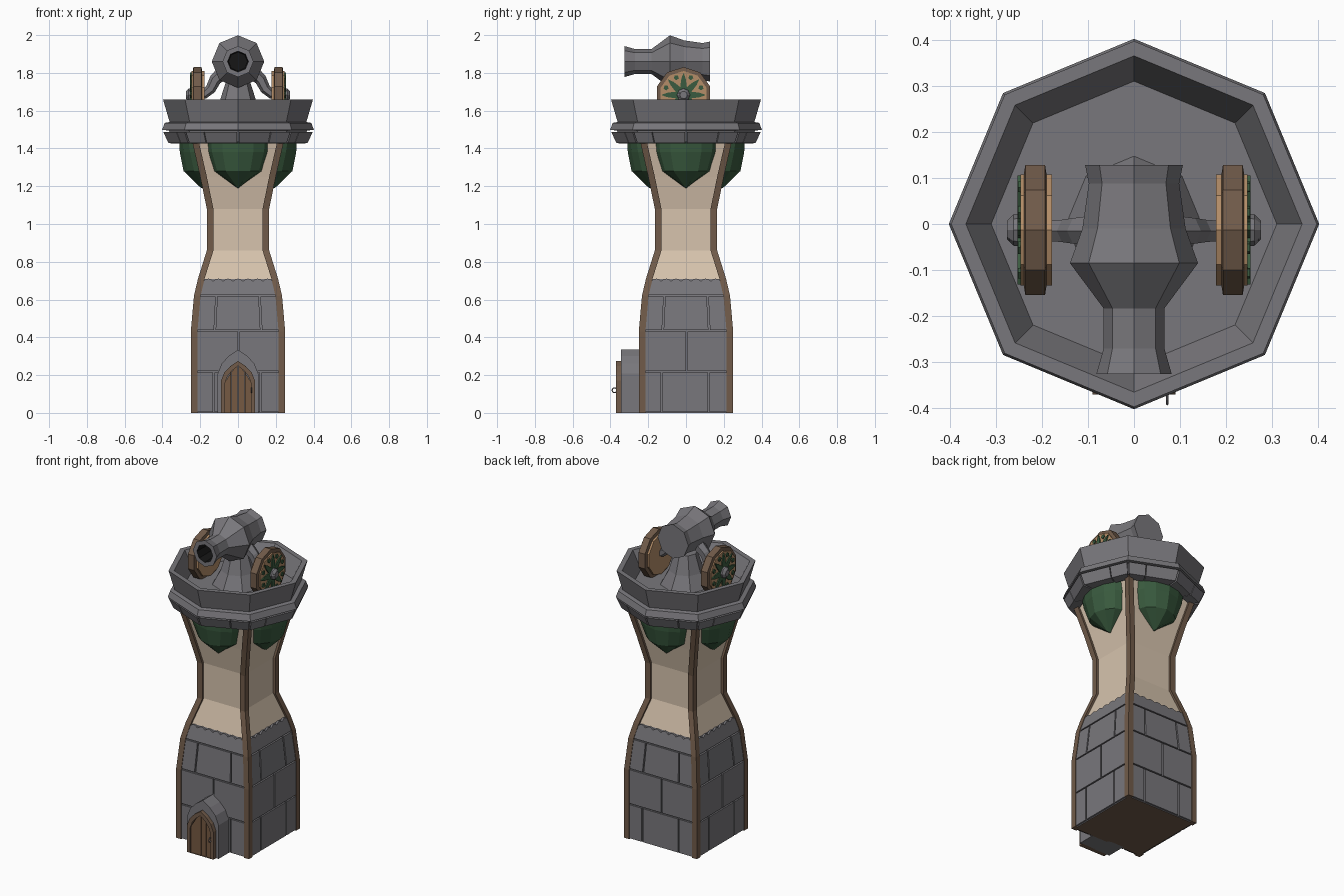
import bpy, bmesh, math
from mathutils import Matrix, Vector

if "Cube" in bpy.data.objects:
    bpy.data.objects.remove(bpy.data.objects["Cube"])

COLOURS = {
    "stone_grey": (0.19, 0.185, 0.2), "dark_wood": (0.165, 0.105, 0.068),
    "plaster_cream": (0.68, 0.55, 0.42), "banner_green": (0.042, 0.105, 0.05),
    "tan_wood": (0.46, 0.27, 0.14), "bore_black": (0.008, 0.008, 0.008),
    "door_wood": (0.18, 0.10, 0.055),
}
MATS = {}
for k, c in COLOURS.items():
    MATS[k] = bpy.data.materials.new(k)
    MATS[k].diffuse_color = (*c, 1)


def finish(name, bm, *mats):
    bmesh.ops.remove_doubles(bm, verts=bm.verts, dist=1e-5)
    bmesh.ops.recalc_face_normals(bm, faces=bm.faces)
    me = bpy.data.meshes.new(name)
    bm.to_mesh(me)
    bm.free()
    for m in mats:
        me.materials.append(MATS[m])
    ob = bpy.data.objects.new(name, me)
    bpy.context.collection.objects.link(ob)
    return ob


def loft(bm, rings, caps=True):
    """Skin a list of equal-length closed loops of points."""
    vs = [[bm.verts.new(p) for p in r] for r in rings]
    n = len(vs[0])
    for a, b in zip(vs, vs[1:]):
        for i in range(n):
            bm.faces.new((a[i], a[(i + 1) % n], b[(i + 1) % n], b[i]))
    if caps:
        bm.faces.new(vs[0][::-1])
        bm.faces.new(vs[-1])


def lathe(name, profile, n, mat, mx=Matrix(), caps=True, bm=None):
    """Spin (radius, height) points; first corner lies on the local x axis."""
    own = bm is None
    bm = bm or bmesh.new()
    loft(bm, [[mx @ Vector((r * math.cos(2 * math.pi * i / n), r * math.sin(2 * math.pi * i / n), h))
               for i in range(n)] for r, h in profile], caps)
    return finish(name, bm, mat) if own else None


def prism(bm, poly, y0, y1, mx=Matrix()):
    """Extrude an (x, z) outline between two y depths."""
    loft(bm, [[mx @ Vector((x, y, z)) for x, z in poly] for y in (y0, y1)])


# Tower outline: (height, half width)
PROFILE = [(0, .25), (.43, .25), (.62, .233), (.71, .212), (.86, .165), (1.08, .165), (1.25, .2), (1.46, .248)]


def half(z):
    for (z0, w0), (z1, w1) in zip(PROFILE, PROFILE[1:]):
        if z <= z1:
            return w0 + (w1 - w0) * (z - z0) / (z1 - z0)
    return PROFILE[-1][1]


SIDES = [Matrix.Rotation(k * math.pi / 2, 4, 'Z') for k in range(4)]

# Tower core: stone base, plaster shaft, wooden underside
bm = bmesh.new()
loft(bm, [[(sx * (w - .014), sy * (w - .014), z) for sx, sy in ((-1, -1), (1, -1), (1, 1), (-1, 1))]
          for z, w in PROFILE])
for f in bm.faces:
    z = f.calc_center_median().z
    f.material_index = 2 if z < .001 else (0 if z < .7 else 1)
finish("tower_core", bm, "stone_grey", "plaster_cream", "dark_wood")

# Corner posts
bm = bmesh.new()
for mx in SIDES:
    loft(bm, [[mx @ Vector((w - a, w - b, z)) for a, b in ((0, 0), (.035, 0), (.035, .035), (0, .035))]
              for z, w in PROFILE])
finish("corner_posts", bm, "dark_wood")

# Stone blocks: rows of plates, positions as fractions of the wall width
bm = bmesh.new()


def plate(poly, mx):
    rings = []
    for d in (.02, .003):
        rings.append([mx @ Vector((u * (half(z) - .03), -(half(z) - d), z)) for u, z in poly])
    loft(bm, rings)


rows = [(.005, .213, (-1, -.58, .55, 1)), (.221, .43, (-1, .02, 1)), (.438, .615, (-1, -.56, .56, 1))]
for mx in SIDES:
    for z0, z1, cuts in rows:
        for a, b in zip(cuts, cuts[1:]):
            a, b = a + .02, b - .02
            plate([(a, z0), (b, z0), (b, z1), (a, z1)], mx)
    top = [(1 - i / 14, .698 + .013 * abs(math.sin(math.pi * i / 4))) for i in range(29)]
    plate([(-1, .623), (1, .623)] + top, mx)
finish("stone_blocks", bm, "stone_grey")

# Green shields hanging below the parapet
bm = bmesh.new()
for mx in SIDES:
    grid = []
    for z, a, d in ((1.45, .168, .312), (1.38, .162, .308), (1.28, .13, .288), (1.19, .003, .195)):
        back = half(z) - .03
        grid.append([mx @ Vector((t * a, -(back + (d - back) * f), z))
                     for t, f in ((-1, 0), (-.85, .5), (-.5, .82), (0, 1), (.5, .82), (.85, .5), (1, 0))])
    loft(bm, grid)
finish("green_shields", bm, "banner_green")

# Octagonal parapet with lip and floor
lathe("parapet", [(.2, 1.435), (.35, 1.435), (.365, 1.495), (.402, 1.498), (.388, 1.535), (.362, 1.54),
                  (.397, 1.66), (.365, 1.66), (.31, 1.555), (.01, 1.555)], 8, "stone_grey")
# Course of separate stones below the lip
bm = bmesh.new()
for k in range(8):
    p, q = [Vector((math.cos(a), math.sin(a), 0)) for a in (k * math.pi / 4, (k + 1) * math.pi / 4)]
    cuts = (0.01, .36, .99) if k % 2 else (0.01, .62, .99)
    for t0, t1 in zip(cuts, cuts[1:]):
        ends = [p.lerp(q, t) for t in (t0 + .008, t1 - .008)]
        loft(bm, [[e * r + Vector((0, 0, z)) for r, z in ((.31, 1.425), (.37, 1.428), (.398, 1.488), (.31, 1.488))]
                  for e in ends])
finish("parapet_stones", bm, "stone_grey")

# Porch and door
arch = [(-1, 0), (1, 0), (1, .62), (.8, .78), (.45, .9), (0, 1), (-.45, .9), (-.8, .78), (-1, .62)]


def scaled(w, h):
    return [(x * w, z * h) for x, z in arch]


bm = bmesh.new()
prism(bm, scaled(.108, .335), -.22, -.345)
finish("porch", bm, "stone_grey")
bm = bmesh.new()
outer, inner = scaled(.09, .275), scaled(.07, .248)
loft(bm, [[(x, y, z) for x, z in o] for o, y in
          ((outer, -.34), (outer, -.37), (inner, -.37), (inner, -.34))], caps=False)
finish("door_frame", bm, "dark_wood")
bm = bmesh.new()
for i in range(4):
    x0, x1 = -.07 + i * .035 + .0015, -.07 + (i + 1) * .035 - .0015
    h = [.25 - .09 * (abs(x) / .07) ** 1.5 for x in (x0, x1)]
    prism(bm, [(x0, 0), (x1, 0), (x1, h[1]), (x0, h[0])], -.34, -.362)
finish("door_planks", bm, "door_wood")
bpy.ops.mesh.primitive_torus_add(location=(.072, -.378, .12), rotation=(math.pi / 2, 0, math.pi / 2),
                                 major_radius=.013, minor_radius=.003, major_segments=10, minor_segments=4)
bpy.context.object.name = "door_ring"
bpy.context.object.data.materials.append(MATS["stone_grey"])

# Cannon barrel along -y, with a black bore
along = Matrix.Translation((0, 0, 1.86)) @ Matrix.Rotation(math.pi / 2, 4, 'X')
bm = bmesh.new()
lathe("", [(.106, -.128), (.098, -.088), (.112, .01), (.139, .085), (.066, .183), (.066, .27), (.082, .326),
           (.055, .326), (.05, .2)], 8, None, along, bm=bm)
for f in bm.faces:
    inside = all((v.co - Vector((0, v.co.y, 1.86))).length < .058 for v in f.verts)
    f.material_index = 1 if inside else 0
finish("cannon_barrel", bm, "stone_grey", "bore_black")

# Cannon pedestal and curved cradle arms
lathe("cannon_pedestal", [(.15, 1.55), (.1, 1.64), (.065, 1.75)], 8, "stone_grey")
bm = bmesh.new()
path = [(.08, 1.80, .038), (.12, 1.765, .032), (.145, 1.715, .028), (.175, 1.69, .026), (.27, 1.682, .024)]
for s in (-1, 1):
    rings = []
    for i, (x, z, r) in enumerate(path):
        a, b = path[max(i - 1, 0)], path[min(i + 1, len(path) - 1)]
        n = Vector((a[1] - b[1], 0, b[0] - a[0])).normalized()
        rings.append([(s * (x + n.x * r * math.cos(t)), -.015 + r * math.sin(t), z + n.z * r * math.cos(t))
                      for t in [j * math.pi / 3 for j in range(6)]])
    loft(bm, rings)
finish("cradle_arms", bm, "stone_grey")

# Wheels: rim, disc, leaf rosette and hub on each side
for s, side in ((-1, "left"), (1, "right")):
    mx = Matrix.Translation((0, -.013, 1.683)) @ Matrix.Rotation(s * math.pi / 2, 4, 'Y')
    lathe(side + "_wheel_rim", [(.128, .19), (.148, .193), (.148, .236), (.128, .239)], 10, "dark_wood", mx)
    lathe(side + "_wheel_disc", [(.127, .178), (.127, .246)], 10, "tan_wood", mx)
    bm = bmesh.new()
    star = []
    for i in range(8):
        for da, r in ((0, .118), (.13, .088), (.25, .062), (.393, .045), (.535, .062), (.655, .088)):
            a = i * math.pi / 4 + da
            star.append((r * math.cos(a), r * math.sin(a)))
    loft(bm, [[mx @ Vector((x, y, h)) for x, y in star] for h in (.244, .253)])
    for i in range(8):
        a = (i + .5) * math.pi / 4
        spot = mx @ Matrix.Translation((.1 * math.cos(a), .1 * math.sin(a), 0))
        lathe("", [(.014, .244), (.014, .252)], 5, None, spot, bm=bm)
    finish(side + "_wheel_leaves", bm, "banner_green")
    lathe(side + "_wheel_hub", [(.036, .244), (.034, .262), (.02, .276)], 8, "stone_grey", mx)

for m in bpy.data.materials:
    if m.users and not m.is_grease_pencil:
        m.use_nodes = True
        m.node_tree.nodes["Principled BSDF"].inputs["Base Color"].default_value = m.diffuse_color
